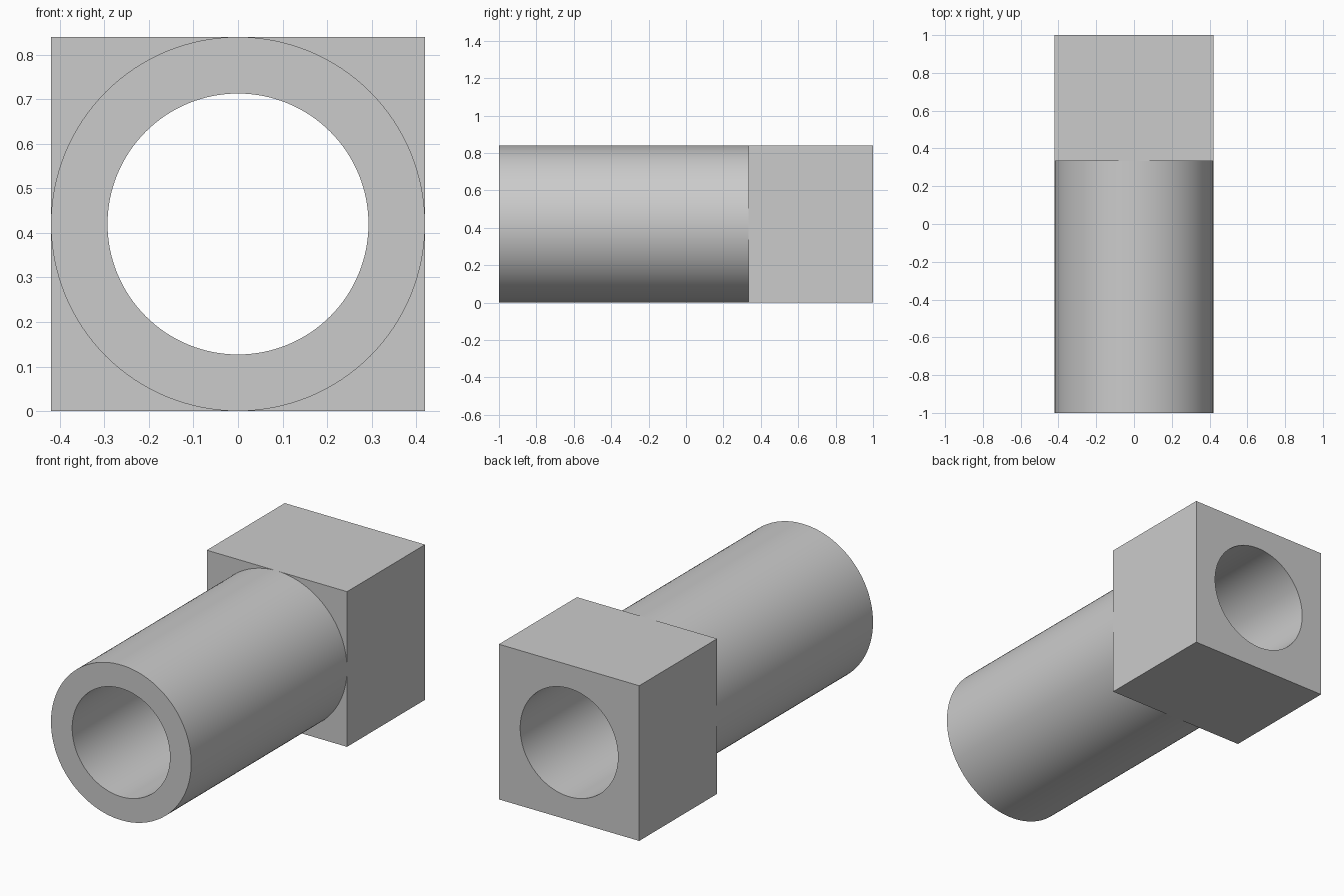
import bpy
import bmesh
import math

cube = bpy.data.objects.get("Cube")
if cube:
    bpy.data.objects.remove(cube, do_unlink=True)

SIDES = 128
OUTER, BORE = 0.42, 0.293
FRONT, SHOULDER, BACK = -1.0, 0.333, 1.0


def ring(bm, radius, y, square=False):
    """Loop around the bore axis, either round or pushed out to a square."""
    verts = []
    for i in range(SIDES):
        angle = math.tau * i / SIDES
        c, s = math.cos(angle), math.sin(angle)
        r = radius / max(abs(c), abs(s)) if square else radius
        verts.append(bm.verts.new((r * c, y, OUTER + r * s)))
    return verts


# Hollow round barrel running into a square block, as one closed solid
bm = bmesh.new()
rings = [
    ring(bm, BORE, FRONT),
    ring(bm, OUTER, FRONT),
    ring(bm, OUTER, SHOULDER),
    ring(bm, OUTER, SHOULDER, square=True),
    ring(bm, OUTER, BACK, square=True),
    ring(bm, BORE, BACK),
]
for a, b in zip(rings, rings[1:] + rings[:1]):
    for i in range(SIDES):
        j = (i + 1) % SIDES
        bm.faces.new((a[i], a[j], b[j], b[i]))

# Weld the four points where the barrel touches the block's sides
bmesh.ops.remove_doubles(bm, verts=bm.verts, dist=0.0001)
bmesh.ops.recalc_face_normals(bm, faces=bm.faces)

mesh = bpy.data.meshes.new("sleeve_with_square_block")
bm.to_mesh(mesh)
bm.free()
sleeve = bpy.data.objects.new("sleeve_with_square_block", mesh)
bpy.context.collection.objects.link(sleeve)

# Plain grey material
grey = bpy.data.materials.new("light_grey")
grey.use_nodes = True
colour = (0.6, 0.6, 0.6, 1.0)
grey.diffuse_color = colour
grey.node_tree.nodes["Principled BSDF"].inputs["Base Color"].default_value = colour
mesh.materials.append(grey)

# Smooth round walls, sharp rims and corners
bpy.ops.object.select_all(action="DESELECT")
sleeve.select_set(True)
bpy.context.view_layer.objects.active = sleeve
bpy.ops.object.shade_smooth_by_angle(angle=math.radians(30))
